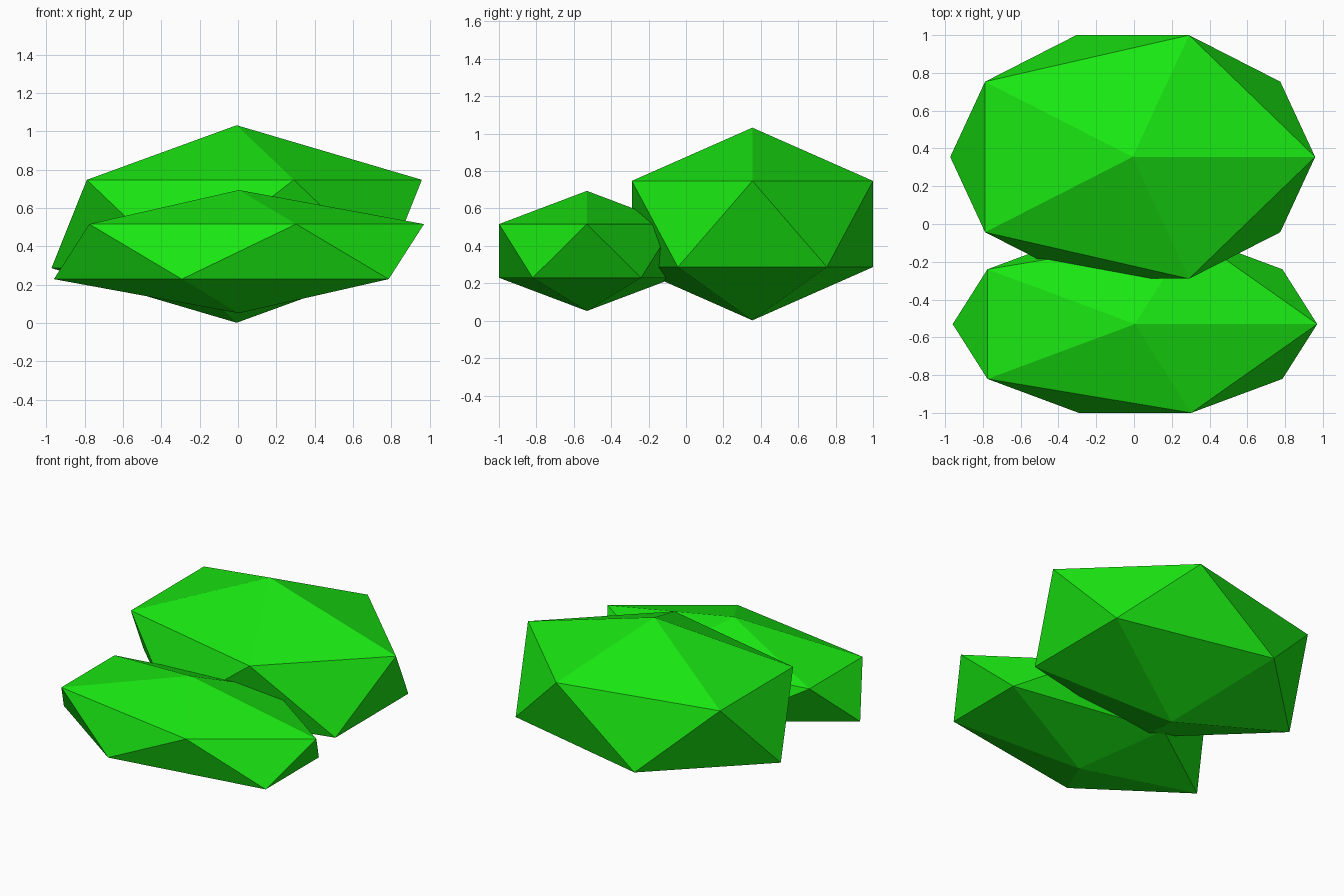
import bpy

if "Cube" in bpy.data.objects:
    bpy.data.objects.remove(bpy.data.objects["Cube"])

# Shared leaf-green material
green = bpy.data.materials.new("leaf_green")
green.diffuse_color = (0.01, 0.8, 0.006, 1)
green.use_nodes = True
green.node_tree.nodes["Principled BSDF"].inputs["Base Color"].default_value = green.diffuse_color


def clump(name, centre, radii):
    """Low-poly foliage clump: a stretched 20-sided ball."""
    bpy.ops.mesh.primitive_ico_sphere_add(subdivisions=1, radius=1, location=centre)
    ob = bpy.context.object
    ob.name = name
    ob.scale = radii
    bpy.ops.object.transform_apply(location=False, rotation=False, scale=True)
    bpy.ops.object.shade_flat()
    ob.data.materials.append(green)
    return ob


# Tall clump at the back, low clump at the front, slightly overlapping
clump("back_bush", (-0.007, 0.355, 0.517), (1.08, 0.758, 0.515))
clump("front_bush", (0.005, -0.53, 0.373), (1.079, 0.552, 0.321))
